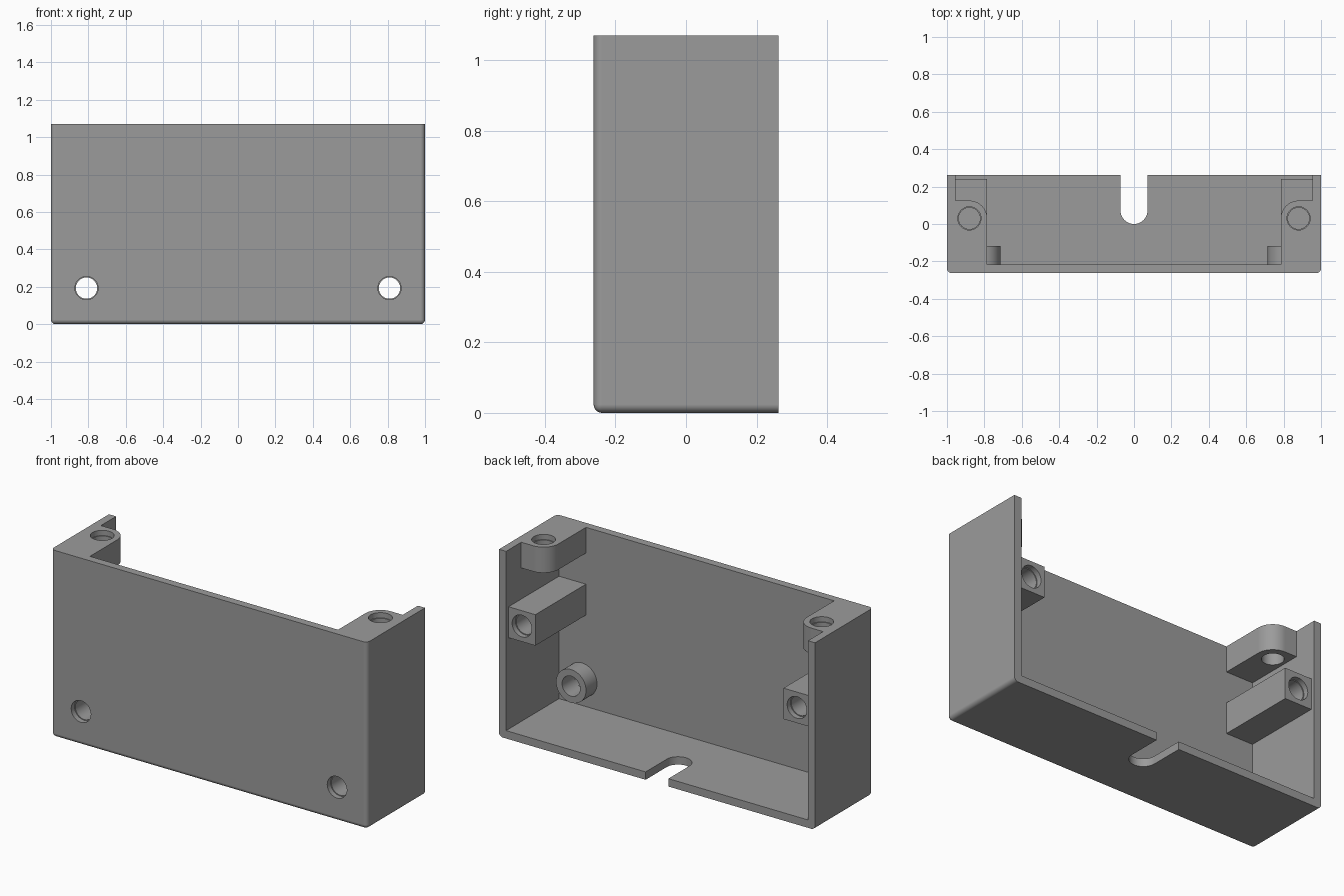
import bpy, bmesh, math
from mathutils import Matrix, Vector

if "Cube" in bpy.data.objects:
    bpy.data.objects.remove(bpy.data.objects["Cube"])

H, D, WALL = 1.07, 0.262, 0.045      # height, half depth, wall thickness

grey = bpy.data.materials.new("plain_grey")
grey.diffuse_color = (0.33, 0.33, 0.33, 1)
grey.use_nodes = True
grey.node_tree.nodes["Principled BSDF"].inputs["Base Color"].default_value = grey.diffuse_color


def make(name, bm):
    bmesh.ops.recalc_face_normals(bm, faces=bm.faces)
    mesh = bpy.data.meshes.new(name)
    bm.to_mesh(mesh)
    bm.free()
    mesh.materials.append(grey)
    ob = bpy.data.objects.new(name, mesh)
    bpy.context.collection.objects.link(ob)
    return ob


def box_bm(lo, hi):
    bm = bmesh.new()
    lo, hi = Vector(lo), Vector(hi)
    bmesh.ops.create_cube(bm, size=1, matrix=Matrix.Translation((lo + hi) / 2)
                          @ Matrix.Diagonal((*(hi - lo), 1)))
    return bm


def box(name, lo, hi):
    return make(name, box_bm(lo, hi))


def cylinder(name, start, end, r):
    start, end = Vector(start), Vector(end)
    axis = end - start
    bm = bmesh.new()
    rot = axis.to_track_quat('Z', 'Y').to_matrix().to_4x4()
    bmesh.ops.create_cone(bm, cap_ends=True, segments=48, radius1=r, radius2=r,
                          depth=axis.length,
                          matrix=Matrix.Translation((start + end) / 2) @ rot)
    return make(name, bm)


def prism(name, outline, z0, z1):
    bm = bmesh.new()
    face = bm.faces.new([bm.verts.new((x, y, z0)) for x, y in outline])
    ext = bmesh.ops.extrude_face_region(bm, geom=[face])
    verts = [g for g in ext["geom"] if isinstance(g, bmesh.types.BMVert)]
    bmesh.ops.translate(bm, verts=verts, vec=(0, 0, z1 - z0))
    return make(name, bm)


def combine(tool, operation):
    mod = body.modifiers.new(operation, 'BOOLEAN')
    mod.operation, mod.solver, mod.object = operation, 'EXACT', tool
    bpy.context.view_layer.objects.active = body
    bpy.ops.object.modifier_apply(modifier=mod.name)
    bpy.data.objects.remove(tool, do_unlink=True)


# outer block, rounded on the front uprights and the front and side bottom edges
bm = box_bm((-1, -D, 0), (1, D, H))
rounded = []
for e in bm.edges:
    mid = (e.verts[0].co + e.verts[1].co) / 2
    front, bottom, side = mid.y < -D + .01, mid.z < .01, abs(mid.x) > .99
    if front + bottom + side == 2 and (bottom or (front and side)):
        rounded.append(e)
bmesh.ops.bevel(bm, geom=rounded, offset=0.024, segments=5, profile=0.5,
                affect='EDGES', clamp_overlap=True)
body = make("enclosure", bm)

# hollow, open at the top and back
combine(box("hollow", (-1 + WALL, -D + WALL, WALL), (1 - WALL, 1, 2)), 'DIFFERENCE')

# cable slot in the floor
slot = [(0.072 * math.cos(a), 0.072 - 0.072 * math.sin(a))
        for a in (math.pi * i / 24 for i in range(25))]
combine(prism("cable_slot", [(0.072, 0.5)] + slot + [(-0.072, 0.5)], -0.1, 0.1),
        'DIFFERENCE')

for s in (-1, 1):
    # rounded screw tab in the top corner
    arc = [(s * (0.88 - 0.095 * math.cos(a)), 0.03 + 0.095 * math.sin(a))
           for a in (math.pi / 2 * i / 12 for i in range(13))]
    outline = [(s * 0.98, -0.24), (s * 0.785, -0.24)] + arc + [(s * 0.98, 0.125)]
    combine(prism("top_tab", outline, H - 0.147, H), 'UNION')
    # rear screw post and lower boss
    combine(box("rear_post", (min(s * .785, s * .98), -0.24, 0.568),
                (max(s * .785, s * .98), 0.24, 0.745)), 'UNION')
    combine(cylinder("lower_boss", (s * .81, -0.24, .193), (s * .81, -0.118, .193), .095),
            'UNION')
    # stepped screw holes: wide mouth, narrower bore
    for start, direction, depth in (((s * .88, .03, H), (0, 0, -1), 0.3),
                                    ((s * .87, .24, .657), (0, -1, 0), 0.25),
                                    ((s * .81, -D, .193), (0, 1, 0), 0.3)):
        p, d = Vector(start), Vector(direction)
        combine(cylinder("bore", p - d * .05, p + d * depth, .057), 'DIFFERENCE')
        combine(cylinder("mouth", p - d * .05, p + d * .03, .062), 'DIFFERENCE')

# smooth rounded parts, crisp flat faces
bpy.ops.object.select_all(action='DESELECT')
body.select_set(True)
bpy.context.view_layer.objects.active = body
bpy.ops.object.shade_smooth_by_angle(angle=math.radians(30))
weighted = body.modifiers.new("flat_faces", 'WEIGHTED_NORMAL')
weighted.keep_sharp = True
